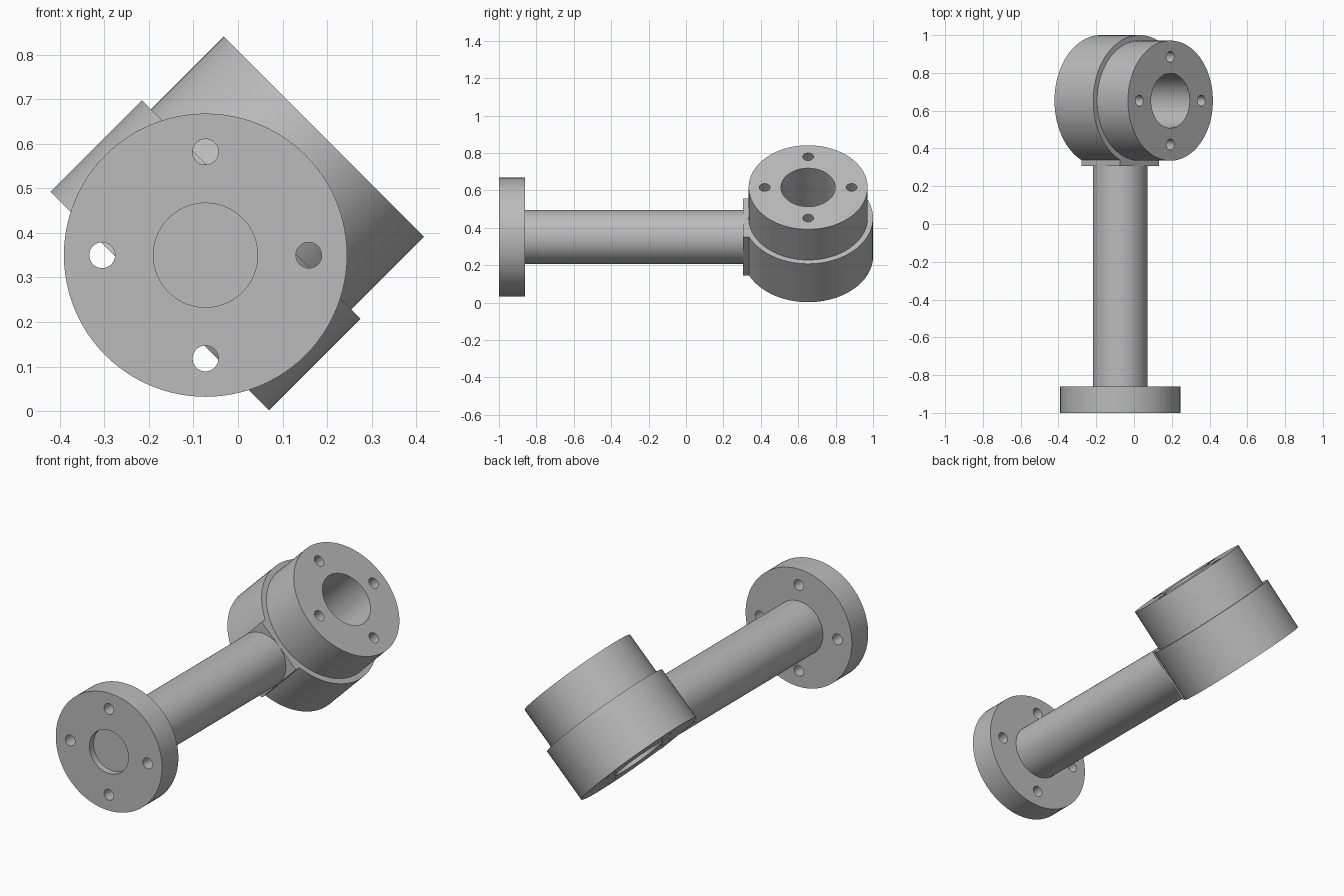
import bpy
import bmesh
from math import pi, cos, sin, radians
from mathutils import Matrix, Vector

if "Cube" in bpy.data.objects:
    bpy.data.objects.remove(bpy.data.objects["Cube"], do_unlink=True)

STEEL = bpy.data.materials.new("grey_steel")
STEEL.use_nodes = True
GREY = (0.5, 0.5, 0.5, 1)
STEEL.diffuse_color = GREY
STEEL.node_tree.nodes["Principled BSDF"].inputs["Base Color"].default_value = GREY

SEGMENTS = 96
PIPE_X, PIPE_Z = -0.073, 0.35   # axis of the pipe
HEAD_Y = 0.653                  # centre of the valve drum
PIPE_R = 0.145
FLANGE_R, HEAD_R = 0.318, 0.347
BOLT_R, BOLT_CIRCLE = 0.029, 0.232

FACE_FRONT = Matrix.Rotation(radians(90), 4, 'X')
TILT = Matrix.Rotation(radians(45), 4, 'Y')


def finish(name, bm, matrix):
    bmesh.ops.remove_doubles(bm, verts=bm.verts, dist=1e-5)
    bmesh.ops.recalc_face_normals(bm, faces=bm.faces)
    mesh = bpy.data.meshes.new(name)
    bm.to_mesh(mesh)
    bm.free()
    mesh.materials.append(STEEL)
    obj = bpy.data.objects.new(name, mesh)
    obj.matrix_world = matrix
    bpy.context.collection.objects.link(obj)
    return obj


def lathe(name, profile, matrix, closed=False):
    """Spin an (r, z) profile about the local z axis."""
    bm = bmesh.new()
    verts = [bm.verts.new((r, 0, z)) for r, z in profile]
    pairs = list(zip(verts, verts[1:]))
    if closed:
        pairs.append((verts[-1], verts[0]))
    edges = [bm.edges.new(p) for p in pairs]
    bmesh.ops.spin(bm, geom=verts + edges, cent=(0, 0, 0), axis=(0, 0, 1),
                   angle=2 * pi, steps=SEGMENTS, use_merge=True)
    return finish(name, bm, matrix)


def drill_bolt_holes(obj, low, high):
    """Cut four through holes on the bolt circle."""
    bm = bmesh.new()
    for i in range(4):
        a = i * pi / 2
        place = Matrix.Translation((BOLT_CIRCLE * cos(a), BOLT_CIRCLE * sin(a), (low + high) / 2))
        bmesh.ops.create_cone(bm, cap_ends=True, segments=32, radius1=BOLT_R, radius2=BOLT_R,
                              depth=high - low + 0.1, matrix=place)
    cutter = finish("bolt_hole_cutter", bm, obj.matrix_world.copy())
    cutter.hide_render = True
    bpy.context.view_layer.update()
    mod = obj.modifiers.new("bolt_holes", 'BOOLEAN')
    mod.operation = 'DIFFERENCE'
    mod.solver = 'EXACT'
    mod.object = cutter
    bpy.context.view_layer.objects.active = obj
    bpy.ops.object.modifier_apply(modifier=mod.name)
    bpy.data.objects.remove(cutter, do_unlink=True)


# Front flange with a shallow recess
thick, recess, recess_r = 0.14, 0.035, 0.117
flange = lathe("front_flange",
               [(0, -thick), (FLANGE_R, -thick), (FLANGE_R, 0),
                (recess_r, 0), (recess_r, -recess), (0, -recess)],
               Matrix.Translation((PIPE_X, -1, PIPE_Z)) @ FACE_FRONT)
drill_bolt_holes(flange, -thick, 0)

# Straight pipe from the flange to the drum
pipe = lathe("pipe", [(0, -1.36), (PIPE_R, -1.36), (PIPE_R, -0.13), (0, -0.13)],
             Matrix.Translation((PIPE_X, -1, PIPE_Z)) @ FACE_FRONT)

# Stepped drum with a through bore, tilted sideways
half, top = 0.145, 0.376
drum = lathe("stepped_drum",
             [(PIPE_R, -half), (HEAD_R, -half), (HEAD_R, half),
              (FLANGE_R, half), (FLANGE_R, top), (PIPE_R, top)],
             Matrix.Translation((PIPE_X, HEAD_Y, PIPE_Z)) @ TILT, closed=True)
drill_bolt_holes(drum, -half, top)

# Square pad where the pipe meets the drum
front, back = HEAD_Y - HEAD_R, 0.35
bm = bmesh.new()
bmesh.ops.create_cube(bm, size=1)
bmesh.ops.scale(bm, vec=Vector((2 * half, back - front, 2 * half)), verts=bm.verts)
pad = finish("square_pad", bm,
             Matrix.Translation((PIPE_X, (front + back) / 2, PIPE_Z)) @ TILT)

# Smooth the round walls, keep the rims sharp
bpy.ops.object.select_all(action='DESELECT')
for obj in (flange, pipe, drum):
    obj.select_set(True)
bpy.context.view_layer.objects.active = drum
bpy.ops.object.shade_smooth_by_angle(angle=radians(30))
